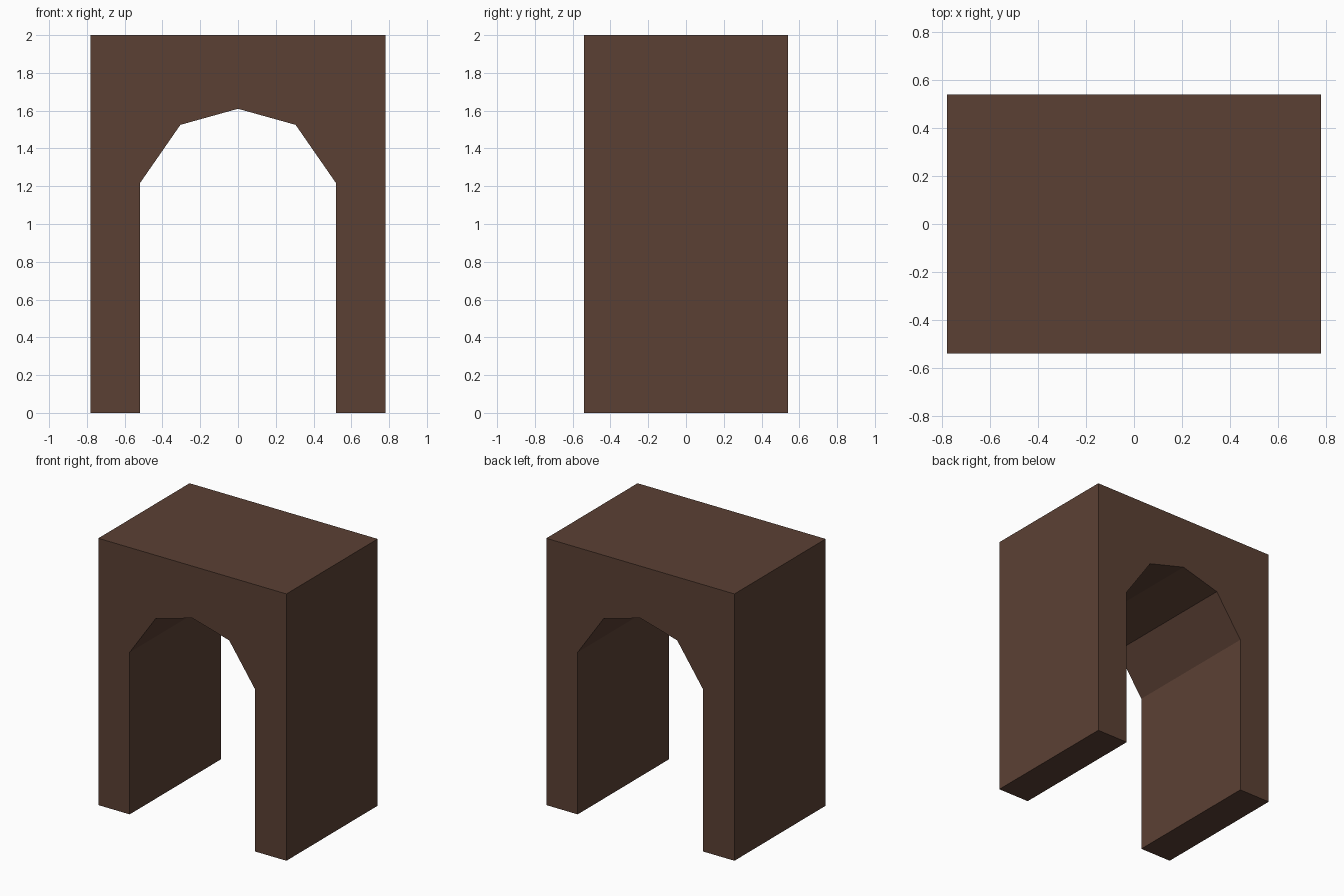
import bpy, bmesh

if "Cube" in bpy.data.objects:
    bpy.data.objects.remove(bpy.data.objects["Cube"])

# Single flat brown
mat = bpy.data.materials.new("dark brown")
mat.diffuse_color = (0.105, 0.0513, 0.0343, 1)
mat.use_nodes = True
mat.node_tree.nodes["Principled BSDF"].inputs["Base Color"].default_value = mat.diffuse_color

# Archway outline in x/z: right half, mirrored to the left
W, D, H = 0.78, 0.54, 2.0
right = [(W, H), (W, 0), (0.52, 0), (0.52, 1.215), (0.305, 1.525)]
profile = right + [(0, 1.61)] + [(-x, z) for x, z in reversed(right)]

# Extrude the outline from front to back
bm = bmesh.new()
front = bm.faces.new([bm.verts.new((x, -D, z)) for x, z in profile])
out = bmesh.ops.extrude_face_region(bm, geom=[front], use_keep_orig=True)
verts = [g for g in out["geom"] if isinstance(g, bmesh.types.BMVert)]
bmesh.ops.translate(bm, verts=verts, vec=(0, 2 * D, 0))
bmesh.ops.recalc_face_normals(bm, faces=bm.faces)

mesh = bpy.data.meshes.new("archway")
bm.to_mesh(mesh)
bm.free()
mesh.materials.append(mat)
bpy.context.collection.objects.link(bpy.data.objects.new("archway", mesh))
